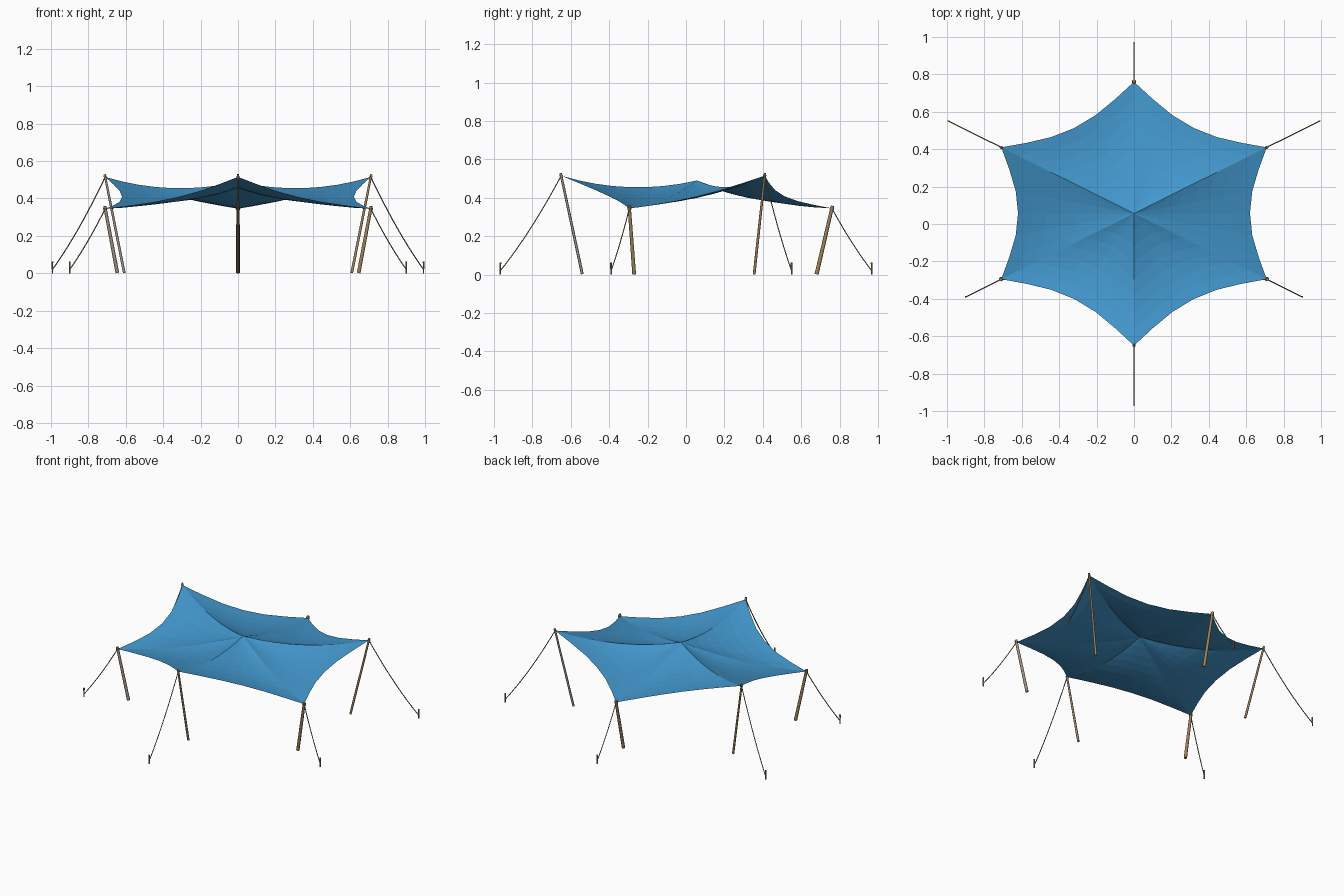
import bpy
import bmesh
from math import pi
from mathutils import Vector

default = bpy.data.objects.get("Cube")
if default:
    bpy.data.objects.remove(default, do_unlink=True)


def material(name, rgb):
    m = bpy.data.materials.new(name)
    m.use_nodes = True
    m.diffuse_color = (*rgb, 1)
    bsdf = m.node_tree.nodes["Principled BSDF"]
    bsdf.inputs["Base Color"].default_value = (*rgb, 1)
    bsdf.inputs["Roughness"].default_value = 0.8
    return m


CLOTH = material("blue cloth", (0.055, 0.31, 0.61))
WOOD = material("tan wood", (0.36, 0.23, 0.1))
GREY = material("weathered grey wood", (0.32, 0.27, 0.24))
ROPE = material("brown rope", (0.3, 0.21, 0.12))


def add_object(name, bm, mat, smooth=False):
    mesh = bpy.data.meshes.new(name)
    bm.to_mesh(mesh)
    bm.free()
    mesh.materials.append(mat)
    for p in mesh.polygons:
        p.use_smooth = smooth
    obj = bpy.data.objects.new(name, mesh)
    bpy.context.collection.objects.link(obj)
    if smooth:
        bpy.ops.object.select_all(action="DESELECT")
        obj.select_set(True)
        bpy.context.view_layer.objects.active = obj
        bpy.ops.object.shade_smooth_by_angle(angle=pi / 4)
    return obj


def rod(name, a, b, r1, r2, mat, sides=8):
    """Tapered rod between two points."""
    axis = b - a
    bm = bmesh.new()
    bmesh.ops.create_cone(bm, cap_ends=True, segments=sides, radius1=r1,
                          radius2=r2, depth=axis.length)
    obj = add_object(name, bm, mat, True)
    obj.rotation_mode = "QUATERNION"
    obj.rotation_quaternion = axis.to_track_quat("Z", "Y")
    obj.location = (a + b) / 2
    return obj


def weather(obj, direction):
    """Grey the faces of a rod that look towards a direction."""
    obj.data.materials.append(GREY)
    for p in obj.data.polygons:
        if (obj.rotation_quaternion @ p.normal).dot(direction) > 0.6:
            p.material_index = 1


def hanging_rope(name, a, b, sag):
    """Slack line between two points, with a round bevel."""
    curve = bpy.data.curves.new(name, "CURVE")
    curve.dimensions = "3D"
    curve.bevel_depth = 0.003
    curve.bevel_resolution = 1
    spline = curve.splines.new("POLY")
    steps = 10
    spline.points.add(steps)
    for i, p in enumerate(spline.points):
        t = i / steps
        p.co = (*(a.lerp(b, t) - Vector((0, 0, 4 * sag * t * (1 - t)))), 1)
    curve.materials.append(ROPE)
    obj = bpy.data.objects.new(name, curve)
    bpy.context.collection.objects.link(obj)


# Corners run anticlockwise: label, high or low, cloth corner, pole foot, stake
HIGH, LOW = 0.515, 0.345
CORNERS = [
    ("back_left", True, (0.71, 0.41), (0.608, 0.355), (0.992, 0.55)),
    ("back", False, (0, 0.76), (0, 0.68), (0, 0.967)),
    ("back_right", True, (-0.71, 0.41), (-0.608, 0.355), (-0.992, 0.55)),
    ("front_right", False, (-0.71, -0.295), (-0.645, -0.27), (-0.9, -0.39)),
    ("front", True, (0, -0.65), (0, -0.54), (0, -0.967)),
    ("front_left", False, (0.71, -0.295), (0.645, -0.27), (0.9, -0.39)),
]
CENTRE = Vector((0, 0.056, 0.49))
tips = [Vector((*c[2], HIGH if c[1] else LOW)) for c in CORNERS]

# Canopy: rings from the raised centre out to the scalloped border
EDGE, RINGS = 6, 8
border = []
for k, a in enumerate(tips):
    b = tips[(k + 1) % len(tips)]
    along = (b - a).to_2d()
    # Shorter sides are cut in a little deeper
    depth = 0.0635 / along.length
    along.normalize()
    inward = Vector((-along.y, along.x, 0))
    for i in range(EDGE):
        t = i / EDGE
        bow = (4 * t * (1 - t)) ** 1.25
        high = 1 - t if CORNERS[k][1] else t
        point = a.lerp(b, t) + bow * (depth * inward - Vector((0, 0, 0.022)))
        border.append((point, 0.03 + 0.017 * high))

bm = bmesh.new()
hub = bm.verts.new(CENTRE)
rings = []
for j in range(1, RINGS + 1):
    r = j / RINGS
    rings.append([bm.verts.new(CENTRE.lerp(p, r)
                               - Vector((0, 0, 4 * s * r * (1 - r))))
                  for p, s in border])
n = len(border)
for i in range(n):
    nxt = (i + 1) % n
    bm.faces.new((hub, rings[0][i], rings[0][nxt]))
    for inner, outer in zip(rings, rings[1:]):
        bm.faces.new((inner[i], outer[i], outer[nxt], inner[nxt]))
add_object("canopy", bm, CLOTH)

# Leaning poles, lashings, guy ropes and ground stakes
for (label, high, _, foot, peg), tip in zip(CORNERS, tips):
    base = Vector((*foot, 0.002))
    lean = (tip - base).normalized()
    thick = 0.0075 if high else 0.0105
    pole = rod(label + "_pole", base, tip + lean * 0.014,
               thick, thick * 0.85, WOOD)
    outward = Vector((lean.x, lean.y, 0)).normalized()
    weather(pole, Vector((-outward.y, outward.x, 0)))
    rod(label + "_lashing", tip - lean * 0.006, tip + lean * 0.005,
        thick * 1.1, thick * 1.1, ROPE)
    ground = Vector((*peg, 0))
    rod(label + "_stake", ground, ground + Vector((0, 0, 0.062)),
        0.004, 0.005, WOOD, 6)
    hanging_rope(label + "_guy_rope", tip, ground + Vector((0, 0, 0.02)),
                 0.025 if high else 0.014)
